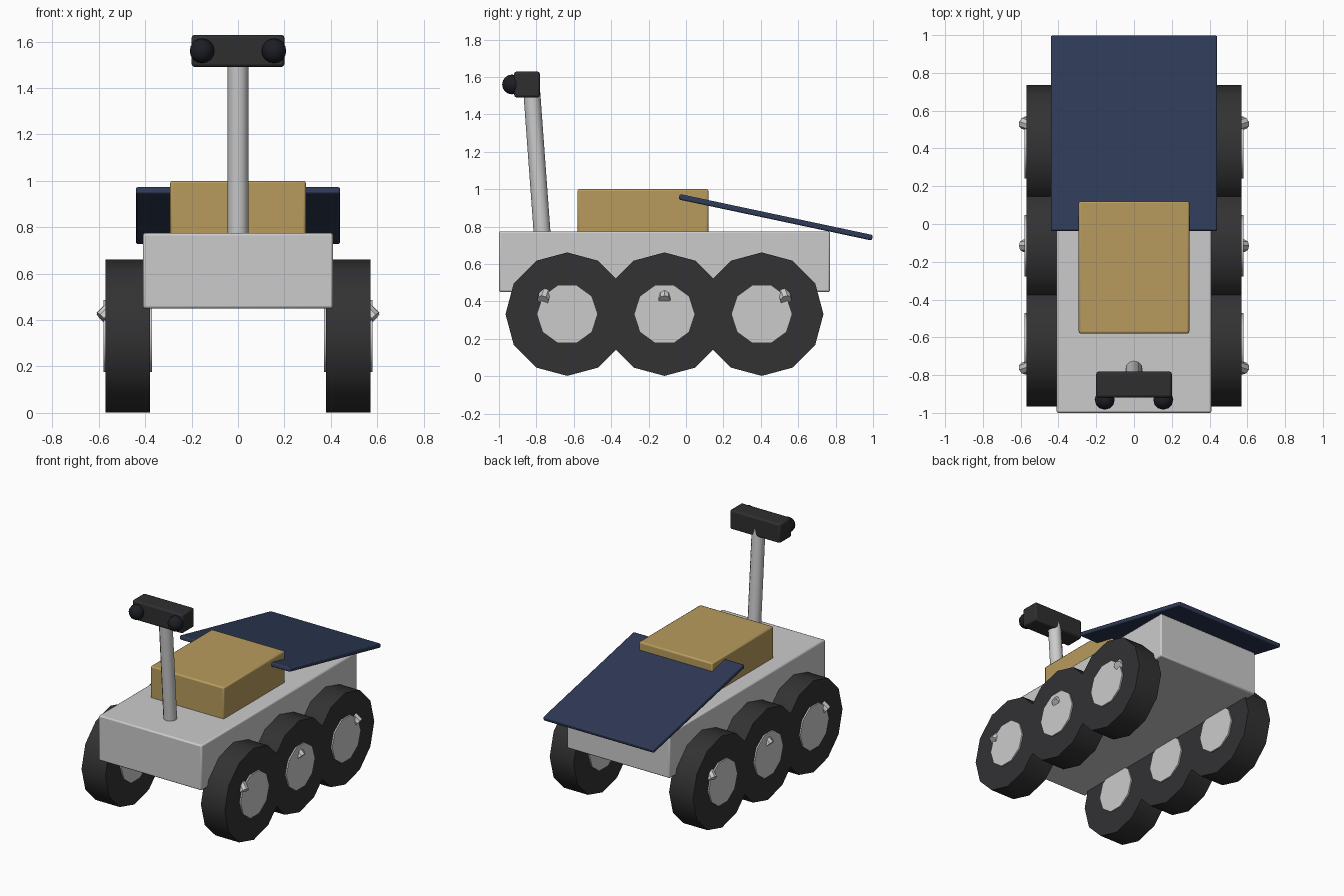
import bpy
from math import radians
from mathutils import Vector

if "Cube" in bpy.data.objects:
    bpy.data.objects.remove(bpy.data.objects["Cube"])


def material(name, rgb):
    m = bpy.data.materials.new(name)
    m.diffuse_color = (*rgb, 1)
    m.use_nodes = True
    m.node_tree.nodes["Principled BSDF"].inputs["Base Color"].default_value = m.diffuse_color
    return m


TAN = material("tan", (0.48, 0.33, 0.11))
NAVY = material("navy", (0.028, 0.043, 0.095))
RUBBER = material("rubber", (0.032, 0.032, 0.034))
DARK = material("dark", (0.028, 0.028, 0.03))
LENS = material("lens", (0.012, 0.013, 0.018))


def finish(name, mat, smooth=True):
    o = bpy.context.object
    o.name = name
    if mat:
        o.data.materials.append(mat)
    if smooth:
        bpy.ops.object.shade_smooth_by_angle(angle=radians(40))
    return o


def box(name, center, size, mat=None, bevel=0.01, tilt=0):
    bpy.ops.mesh.primitive_cube_add(size=1, location=center)
    o = bpy.context.object
    o.scale = size
    bpy.ops.object.transform_apply(location=False, rotation=False, scale=True)
    o.rotation_euler.x = tilt
    b = o.modifiers.new("bevel", "BEVEL")
    b.width, b.segments = bevel, 2
    return finish(name, mat)


def axle(name, x0, x1, y, z, r, sides, mat=None):
    bpy.ops.mesh.primitive_cylinder_add(
        vertices=sides, radius=r, depth=abs(x1 - x0),
        location=((x0 + x1) / 2, y, z), rotation=(0, radians(90), 0))
    return finish(name, mat)


def rod(name, a, b, r, sides, mat=None):
    a, b = Vector(a), Vector(b)
    d = b - a
    bpy.ops.mesh.primitive_cylinder_add(
        vertices=sides, radius=r, depth=d.length, location=(a + b) / 2,
        rotation=d.to_track_quat('Z', 'Y').to_euler())
    return finish(name, mat)


# Chassis, equipment box and tilted solar panel
box("chassis", (0, -0.115, 0.6125), (0.82, 1.77, 0.325))
box("equipment_box", (0, -0.23, 0.87), (0.585, 0.70, 0.26), TAN)
box("solar_panel", (0, 0.48, 0.85), (0.88, 1.056, 0.03), NAVY, 0.008, radians(-12))

# Six wheels with hubs and suspension legs poking through
for side, s in (("left", 1), ("right", -1)):
    for place, y, dy in (("front", -0.635, -0.13), ("middle", -0.115, 0), ("rear", 0.405, 0.13)):
        axle(f"{place}_{side}_wheel", s * 0.38, s * 0.57, y, 0.332, 0.33, 12, RUBBER)
        axle(f"{place}_{side}_hub", s * 0.37, s * 0.58, y, 0.332, 0.163, 10)
        rod(f"{place}_{side}_leg", (s * 0.40, y + dy * 0.5, 0.595),
            (s * 0.587, y + dy, 0.408), 0.032, 8)

# Mast and camera head
rod("mast", (0, -0.766, 0.72), (0, -0.826, 1.54), 0.045, 12)
box("camera_head", (0, -0.85, 1.56), (0.40, 0.137, 0.138), DARK, 0.012)
for side, s in (("left", 1), ("right", -1)):
    bpy.ops.mesh.primitive_uv_sphere_add(segments=12, ring_count=8, radius=0.053,
                                         location=(s * 0.155, -0.93, 1.56))
    finish(f"{side}_camera_eye", LENS)
